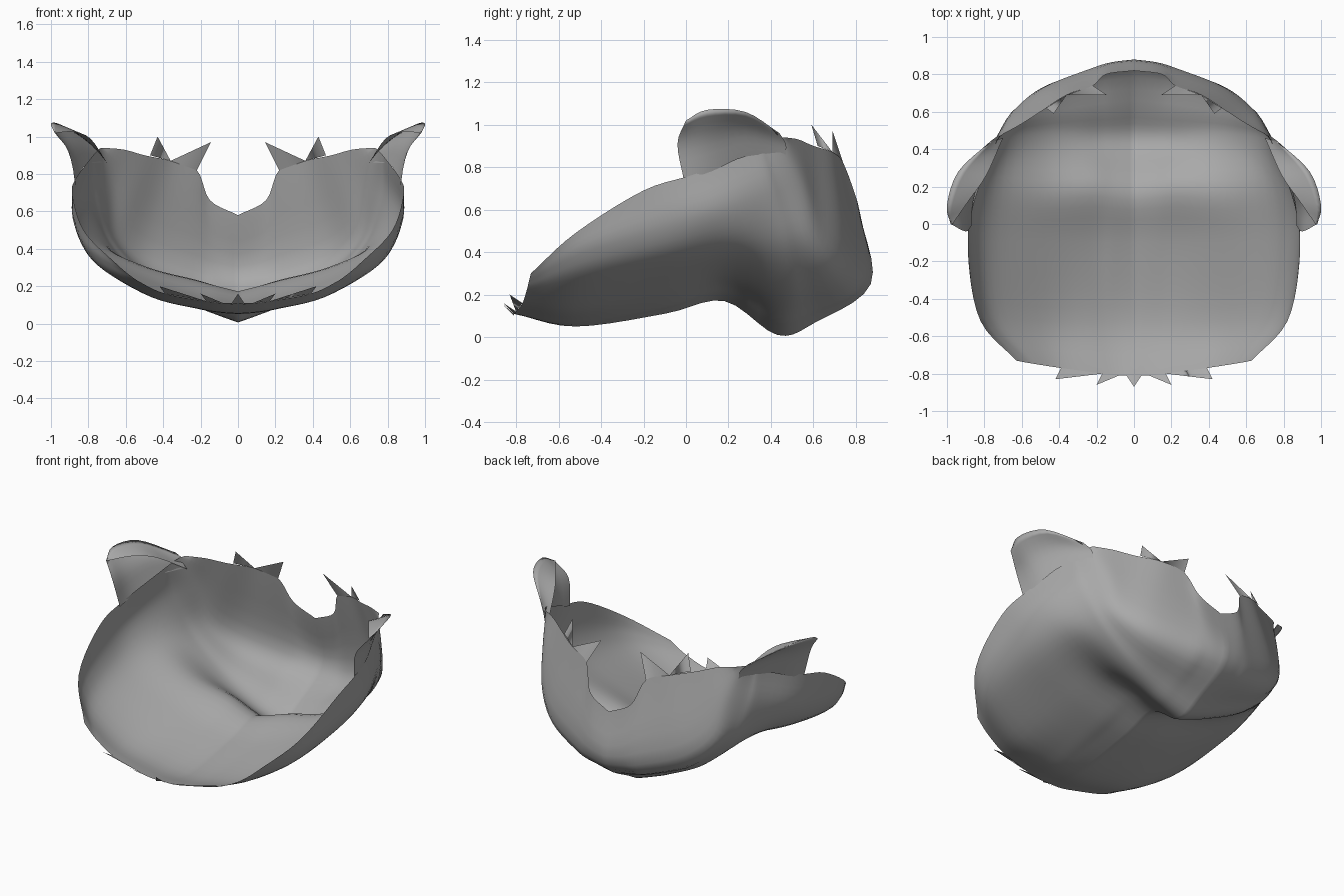
import bpy
import bmesh
from mathutils import Vector

cube = bpy.data.objects.get("Cube")
if cube:
    bpy.data.objects.remove(cube, do_unlink=True)

grey = bpy.data.materials.new("mid_grey")
grey.use_nodes = True
colour = (0.4, 0.4, 0.4, 1)
grey.diffuse_color = colour
grey.node_tree.nodes["Principled BSDF"].inputs["Base Color"].default_value = colour


def spline(points, steps):
    """Smooth curve through every point, with straight run-out at both ends."""
    points = [Vector(p) for p in points]
    padded = [points[0] * 2 - points[1], *points, points[-1] * 2 - points[-2]]
    curve = []
    for a, b, c, d in zip(padded, padded[1:], padded[2:], padded[3:]):
        for i in range(steps):
            t = i / steps
            curve.append(b + ((c - a) * t + (a * 2 - b * 5 + c * 4 - d) * t ** 2
                              + (b * 3 - a - c * 3 + d) * t ** 3) / 2)
    curve.append(points[-1])
    return curve


def loft(bm, rows, steps):
    """Skin a surface through rows of control points."""
    along = [spline(row, steps) for row in rows]
    across = [spline(column, steps) for column in zip(*along)]
    grid = [[bm.verts.new(p) for p in column] for column in across]
    for left, right in zip(grid, grid[1:]):
        for a, b, c, d in zip(left, left[1:], right[1:], right):
            bm.faces.new((a, b, c, d))


def finish(bm, name):
    """Mirror the half across x, weld, shade and colour it."""
    copy = bmesh.ops.duplicate(bm, geom=bm.verts[:] + bm.edges[:] + bm.faces[:])["geom"]
    for item in copy:
        if isinstance(item, bmesh.types.BMVert):
            item.co.x = -item.co.x
    bmesh.ops.reverse_faces(bm, faces=[f for f in copy if isinstance(f, bmesh.types.BMFace)])
    bmesh.ops.remove_doubles(bm, verts=bm.verts[:], dist=0.0005)
    bmesh.ops.recalc_face_normals(bm, faces=bm.faces[:])
    mesh = bpy.data.meshes.new(name)
    bm.to_mesh(mesh)
    bm.free()
    mesh.materials.append(grey)
    for face in mesh.polygons:
        face.use_smooth = True
    obj = bpy.data.objects.new(name, mesh)
    bpy.context.collection.objects.link(obj)


# Shell: long curves from the front lip to the back rim, centre line to side rim
centre = [(0, -.81, .11), (0, -.52, .05), (0, -.1, .11), (0, .18, .17),
          (0, .43, .01), (0, .61, .07), (0, .87, .25), (0, .82, .58)]
notch = [(.08, -.81, .11), (.11, -.52, .06), (.11, -.1, .13), (.11, .19, .2),
         (.11, .43, .05), (.11, .6, .1), (.12, .855, .265), (.15, .8, .66)]
inner = [(.17, -.8, .12), (.22, -.52, .08), (.23, -.1, .15), (.23, .2, .235),
         (.23, .43, .1), (.23, .59, .14), (.24, .825, .29), (.22, .74, .82)]
middle = [(.39, -.77, .16), (.46, -.52, .14), (.48, -.1, .23), (.48, .18, .3),
          (.48, .43, .23), (.48, .56, .25), (.49, .73, .38), (.36, .69, .87)]
outer = [(.52, -.75, .22), (.71, -.5, .28), (.76, -.1, .36), (.74, .2, .42),
         (.7, .41, .43), (.68, .51, .45), (.63, .62, .52), (.5, .6, .9)]
wall = [(.58, -.74, .26), (.8, -.5, .39), (.87, -.1, .51), (.865, .15, .59),
        (.79, .37, .67), (.745, .45, .69), (.68, .54, .74), (.61, .53, .93)]
rim = [(.63, -.73, .3), (.82, -.52, .49), (.885, -.2, .69), (.87, .05, .77),
       (.79, .31, .88), (.765, .37, .91), (.74, .43, .935), (.72, .47, .94)]
bm = bmesh.new()
loft(bm, [centre, notch, inner, middle, outer, wall, rim], 5)
finish(bm, "shell")

# Ears: cupped sheets rising from the side rim, with the top folded inward
root = [(.87, -.01, .74), (.86, .12, .78), (.81, .28, .85), (.72, .47, .86)]
cup = [(.9, -.04, .91), (.91, .1, .94), (.85, .28, .97), (.73, .47, .91)]
edge = [(.98, 0, 1.02), (1, .1, 1.07), (.94, .28, 1.06), (.77, .44, .96)]
fold = [(.97, 0, 1.02), (.88, .13, 1.025), (.79, .26, .99), (.7, .46, .86)]
bm = bmesh.new()
loft(bm, [root, cup, edge], 4)
loft(bm, [edge, fold], 4)
finish(bm, "ears")


def spikes(name, triangles):
    """Thin pointed flaps along a torn edge."""
    bm = bmesh.new()
    for triangle in triangles:
        bm.faces.new([bm.verts.new(p) for p in triangle])
    finish(bm, name)


# Jagged points on the back rim and the front lip
spikes("back_spikes", [
    (inner[-1], (.145, .69, .97), middle[-1]),
    (middle[-1], (.43, .59, 1), (.47, .62, .9)),
])
spikes("front_spikes", [
    (centre[0], (0, -.87, .16), (.04, -.81, .1)),
    (notch[0], (.2, -.86, .16), inner[0]),
    (inner[0], (.42, -.83, .2), middle[0]),
])
